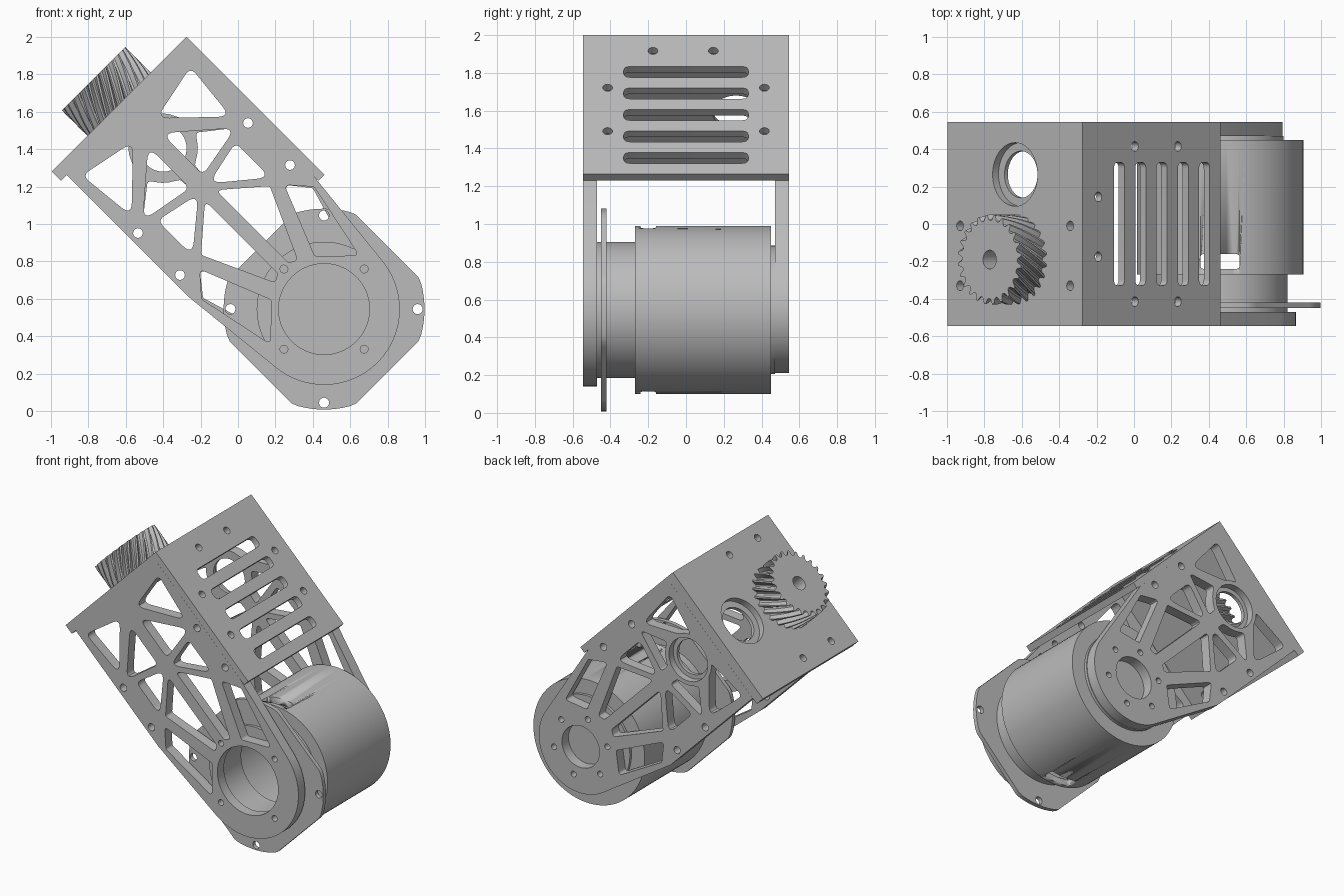
import bpy, bmesh
from math import sin, cos, pi, atan2, acos, hypot, radians
from mathutils import Matrix, Vector

if "Cube" in bpy.data.objects:
    bpy.data.objects.remove(bpy.data.objects["Cube"])

grey = bpy.data.materials.new("machined_grey")
grey.use_nodes = True
COLOUR = (0.5, 0.5, 0.5, 1)
grey.diffuse_color = COLOUR
grey.node_tree.nodes["Principled BSDF"].inputs["Base Color"].default_value = COLOUR

# Everything is built upright around the drum axis, then leaned over
LEAN = Matrix.Translation((0.46, 0, 0.545)) @ Matrix.Rotation(radians(-45), 4, 'Y')
FLAT = Matrix.Identity(4)
FACING_Y = Matrix.Rotation(pi / 2, 4, 'X')
FACING_X = Matrix(((0, 0, 1, 0), (1, 0, 0, 0), (0, 1, 0, 0), (0, 0, 0, 1)))


def finish(name, bm, matrix):
    bmesh.ops.remove_doubles(bm, verts=bm.verts, dist=0.0001)
    bmesh.ops.recalc_face_normals(bm, faces=bm.faces)
    bm.transform(matrix)
    mesh = bpy.data.meshes.new(name)
    bm.to_mesh(mesh)
    bm.free()
    mesh.materials.append(grey)
    obj = bpy.data.objects.new(name, mesh)
    bpy.context.collection.objects.link(obj)
    bpy.ops.object.select_all(action='DESELECT')
    obj.select_set(True)
    bpy.context.view_layer.objects.active = obj
    bpy.ops.object.shade_smooth_by_angle(angle=radians(30))
    return obj


def plate(name, loops, thickness, facing, offset):
    """Flat plate: first loop is the outline, the others are holes."""
    curve = bpy.data.curves.new(name, 'CURVE')
    curve.dimensions = '2D'
    curve.fill_mode = 'BOTH'
    curve.extrude = thickness / 2
    for loop in loops:
        spline = curve.splines.new('POLY')
        spline.points.add(len(loop) - 1)
        for point, (p, q) in zip(spline.points, loop):
            point.co = (p, q, 0, 1)
        spline.use_cyclic_u = True
    temp = bpy.data.objects.new(name + "_outline", curve)
    bpy.context.collection.objects.link(temp)
    bpy.context.view_layer.update()
    bm = bmesh.new()
    mesh = temp.to_mesh()
    bm.from_mesh(mesh)
    temp.to_mesh_clear()
    bpy.data.objects.remove(temp)
    return finish(name, bm, LEAN @ Matrix.Translation(offset) @ facing)


def circle(p, q, r, n=40):
    return [(p + r * cos(2 * pi * i / n), q + r * sin(2 * pi * i / n)) for i in range(n)]


def box(w, h, q=0.0):
    return [(-w, q - h), (w, q - h), (w, q + h), (-w, q + h)]


def rounded(corners, r=0.035, steps=6):
    pts = [Vector(c) for c in corners]
    out = []
    for i, c in enumerate(pts):
        to_a, to_b = pts[i - 1] - c, pts[(i + 1) % len(pts)] - c
        half = to_a.angle(to_b) / 2
        t = min(r * cos(half) / sin(half), 0.42 * to_a.length, 0.42 * to_b.length)
        a, b = c + to_a.normalized() * t, c + to_b.normalized() * t
        for k in range(steps + 1):
            s = k / steps
            out.append(tuple(a * (1 - s) ** 2 + c * 2 * s * (1 - s) + b * s * s))
    return out


def both_sides(loops):
    return loops + [[(-p, q) for p, q in reversed(loop)] for loop in loops]


def loft(name, rings, closed, matrix):
    bm = bmesh.new()
    rows = [[bm.verts.new(co) for co in ring] for ring in rings]
    n = len(rows[0])
    for j in range(len(rows) if closed else len(rows) - 1):
        lo, hi = rows[j], rows[(j + 1) % len(rows)]
        for i in range(n):
            k = (i + 1) % n
            bm.faces.new((lo[i], lo[k], hi[k], hi[i]))
    if not closed:
        bm.faces.new(rows[0])
        bm.faces.new(rows[-1])
    return finish(name, bm, matrix)


def arm_outline(r):
    side, bend, top = 0.465, 0.55, 1.48
    start = atan2(bend, side) - acos(r / hypot(side, bend))
    end = -pi - start
    arc = [start + (end - start) * i / 40 for i in range(41)]
    return ([(side, top), (side, bend)] + [(r * cos(t), r * sin(t)) for t in arc]
            + [(-side, bend), (-side, top)])


# Truss openings of the arm plates, right half
corner_gap = [(0.41, 1.42), (0.09, 1.355), (0.375, 1.08)]
upper_gap = [(0.05, 1.28), (0.05, 0.965), (0.35, 1.02)]
middle_gap = [(0.295, 0.965), (0.04, 0.91), (0.295, 0.70)]
inner_gap = [(0.04, 0.86), (0.26, 0.67), (0.085, 0.285), (0.04, 0.31)]
outer_gap = [(0.32, 0.62), (0.425, 0.50), (0.335, 0.07), (0.165, 0.235)]
edge_holes = both_sides([circle(0.416, q, 0.026, 16) for q in (0.991, 0.673)])

# Front arm plate
gaps = [rounded(g) for g in (corner_gap, upper_gap, middle_gap)]
gaps += [rounded(g, 0.02) for g in (inner_gap, outer_gap)]
screws = [circle(0.303 * cos(t), 0.303 * sin(t), 0.021, 16) for t in (0, pi / 2, pi, -pi / 2)]
plate("front_arm_plate", [arm_outline(0.405), circle(0, 0, 0.243, 64)]
      + both_sides(gaps) + edge_holes + screws, 0.075, FACING_Y, (0, -0.508, 0))

# Back arm plate, whose truss bends around a bearing bore
BORE = Vector((0, 1.216))


def around_bore(loop, r=0.185):
    out = []
    for i, p in enumerate(loop):
        a, b = Vector(p), Vector(loop[(i + 1) % len(loop)])
        for k in range(5):
            d = a.lerp(b, k / 5) - BORE
            if d.length < r:
                d = d.normalized() * r
            out.append(tuple(BORE + d))
    return out


upper_back = [(0.185, 1.15), (0.055, 1.03), (0.05, 0.965), (0.35, 1.02)]
outer_back = [(0.32, 0.62), (0.415, 0.50), (0.305, 0.13), (0.165, 0.235)]
gaps = [around_bore(rounded(corner_gap)), around_bore(rounded(upper_back, 0.02)),
        rounded(middle_gap), rounded(inner_gap, 0.02), rounded(outer_back, 0.02)]
screws = [circle(0.22 * cos(k * pi / 3), 0.22 * sin(k * pi / 3), 0.021, 16) for k in range(6)]
plate("back_arm_plate", [arm_outline(0.335), circle(0, 0, 0.15), circle(*BORE, 0.155)]
      + both_sides(gaps) + edge_holes + screws, 0.075, FACING_Y, (0, 0.508, 0))
plate("back_bearing_lip", [circle(*BORE, 0.155), circle(*BORE, 0.125)],
      0.025, FACING_Y, (0, 0.483, 0))

# Top plate with a stepped bore and four screw holes
holes = [circle(p, q, 0.026, 16) for p in (-0.416, 0.416) for q in (-0.01, -0.33)]
plate("top_plate", [box(0.51, 0.545), circle(0, 0.265, 0.17)] + holes,
      0.07, FLAT, (0, 0, 1.515))
plate("top_bearing_lip", [circle(0, 0.265, 0.17), circle(0, 0.265, 0.125)],
      0.025, FLAT, (0, 0, 1.4925))

# Slotted side plate
slots = [rounded(box(0.33, 0.04, 0.628 + 0.161 * i), 0.039) for i in range(5)]
holes = both_sides([circle(0.415, q, 0.026, 16) for q in (1.154, 0.829)])
holes += [circle(p, 1.43, 0.026, 16) for p in (-0.175, 0.145)]
plate("slotted_plate", [box(0.545, 0.487, 0.993)] + slots + holes,
      0.045, FACING_X, (0.4875, 0, 0))

# Mounting flange with clipped sides and four ear holes
flange = []
for i in range(96):
    t = 2 * pi * i / 96
    r = min(0.537, 0.478 / max(abs(cos(t)), abs(sin(t))))
    flange.append((r * cos(t), r * sin(t)))
ears = [circle(s * 0.354, t * 0.354, 0.027, 16) for s in (-1, 1) for t in (-1, 1)]
plate("mounting_flange", [flange, circle(0, 0, 0.359, 64)] + ears,
      0.03, FACING_Y, (0, -0.435, 0))

# Hollow motor drum with neck and rear boss
profile = [(0.34, 0.47), (0.34, 0.45), (0.445, 0.45), (0.445, -0.27), (0.36, -0.27),
           (0.36, -0.47), (0.26, -0.47), (0.26, -0.25), (0.40, -0.25), (0.40, 0.40)]
rings = [[(p, y, q) for p, q in circle(0, 0, r, 80)] for r, y in profile]
UPRIGHT = Matrix.Translation((0.46, 0, 0.545))
drum = loft("motor_drum", rings, False, UPRIGHT)

# Cable windows through the top and bottom of the drum
window = [[(p, q - 0.2, z) for p, q in rounded(box(0.105, 0.04), 0.02)] for z in (-0.6, 0.6)]
cutter = loft("window_cutter", window, False, UPRIGHT)
cutter.hide_render = True
cutter.hide_viewport = True
cut = drum.modifiers.new("windows", 'BOOLEAN')
cut.operation = 'DIFFERENCE'
cut.solver = 'EXACT'
cut.object = cutter

# Helical gear with a shaft hole
TEETH, LAYERS, TWIST = 24, 10, 0.5
shape = (0.207, 0.213, 0.24, 0.24, 0.213)
count = TEETH * len(shape)
rings = []
for j in range(LAYERS + 1):
    s = j / LAYERS
    rings.append([(shape[i % 5] * cos(2 * pi * i / count + TWIST * s),
                   shape[i % 5] * sin(2 * pi * i / count + TWIST * s),
                   0.192 * s) for i in range(count)])
for z in (0.192, 0):
    rings.append([(p, q, z) for p, q in circle(0, 0, 0.05, count)])
loft("helical_gear", rings, True, LEAN @ Matrix.Translation((0, -0.19, 1.55)))
